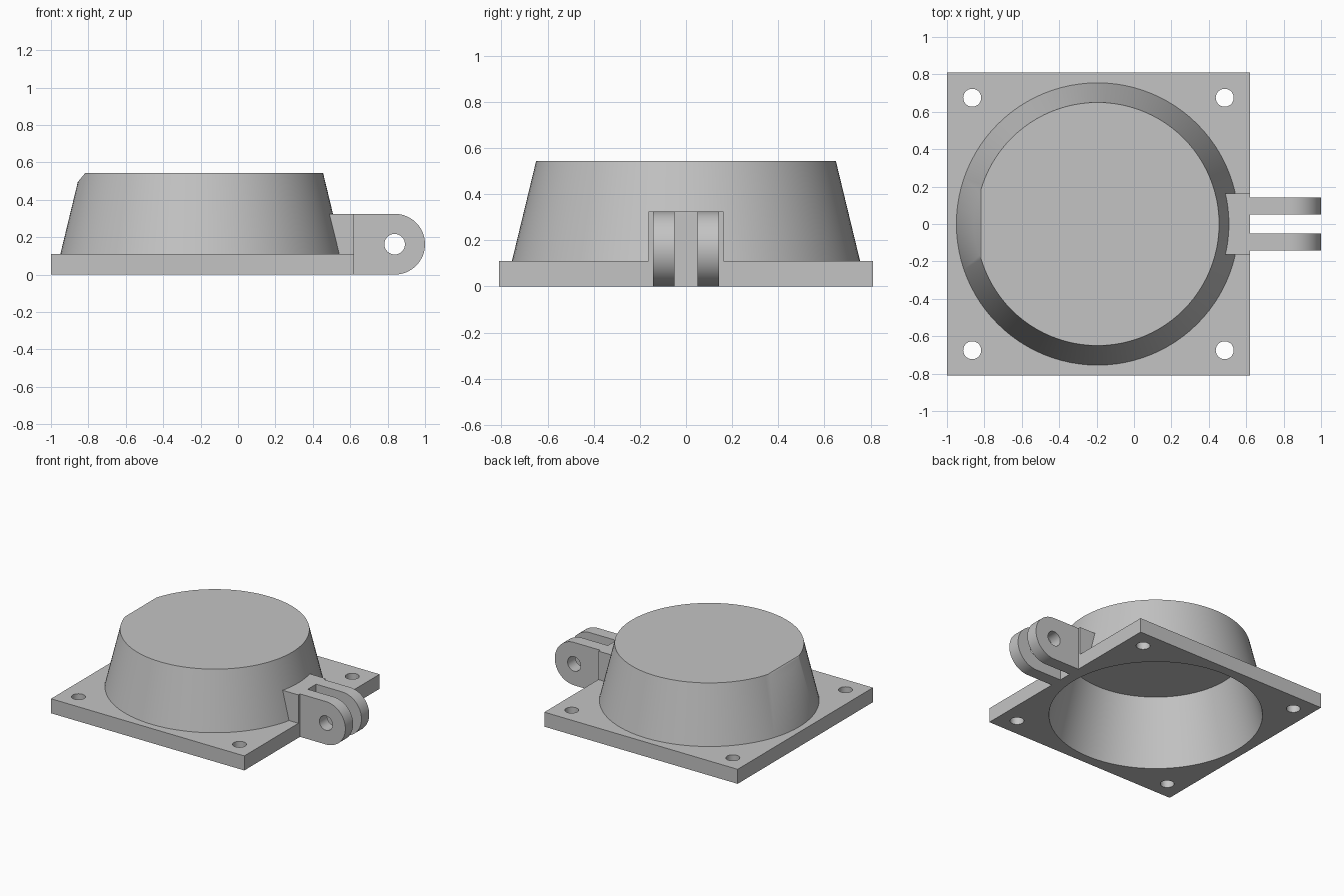
import bpy, bmesh, math
from mathutils import Matrix, Vector

cube = bpy.data.objects.get("Cube")
if cube:
    bpy.data.objects.remove(cube, do_unlink=True)

GREY = (0.55, 0.55, 0.55, 1)
mat = bpy.data.materials.new("plain grey")
mat.use_nodes = True
mat.diffuse_color = GREY
mat.node_tree.nodes["Principled BSDF"].inputs["Base Color"].default_value = GREY

CX = -0.195                      # centre of the raised drum
EDGE = 0.62                      # plate edge carrying the hinge
LUG_H = 0.325
SLOPE = 0.242                    # drum wall taper


def make(name, bm):
    bmesh.ops.recalc_face_normals(bm, faces=bm.faces)
    mesh = bpy.data.meshes.new(name)
    bm.to_mesh(mesh)
    bm.free()
    mesh.materials.append(mat)
    ob = bpy.data.objects.new(name, mesh)
    bpy.context.collection.objects.link(ob)
    return ob


def box(name, lo, hi):
    lo, hi = Vector(lo), Vector(hi)
    bm = bmesh.new()
    bmesh.ops.create_cube(bm, size=1, matrix=Matrix.Translation((lo + hi) / 2)
                          @ Matrix.Diagonal((*(hi - lo), 1)))
    return make(name, bm)


def cone(name, x, y, z0, z1, r0, r1, sides):
    bm = bmesh.new()
    bmesh.ops.create_cone(bm, cap_ends=True, segments=sides, radius1=r0, radius2=r1,
                          depth=z1 - z0, matrix=Matrix.Translation((x, y, (z0 + z1) / 2)))
    return make(name, bm)


def prism(name, outline, y0, y1):
    """Extrude an (x, z) outline along y."""
    bm = bmesh.new()
    face = bm.faces.new([bm.verts.new((x, y0, z)) for x, z in outline])
    new = bmesh.ops.extrude_face_region(bm, geom=[face])["geom"]
    bmesh.ops.translate(bm, vec=(0, y1 - y0, 0),
                        verts=[v for v in new if isinstance(v, bmesh.types.BMVert)])
    return make(name, bm)


def arc(x, z, r, start, end, steps):
    angles = [math.radians(start + (end - start) * i / steps) for i in range(steps + 1)]
    return [(x + r * math.cos(a), z + r * math.sin(a)) for a in angles]


def combine(target, other, operation):
    mod = target.modifiers.new("join", 'BOOLEAN')
    mod.operation, mod.solver, mod.object = operation, 'EXACT', other
    bpy.context.view_layer.objects.active = target
    bpy.ops.object.modifier_apply(modifier=mod.name)
    bpy.data.objects.remove(other, do_unlink=True)


def smooth(ob):
    bpy.ops.object.select_all(action='DESELECT')
    ob.select_set(True)
    bpy.context.view_layer.objects.active = ob
    bpy.ops.object.shade_smooth_by_angle(angle=math.radians(30))


# Tapered drum with a bevelled flat on the side away from the hinge
drum = cone("drum", CX, 0, 0.05, 0.543, 0.65 + SLOPE * 0.493, 0.65, 96)
flat = prism("flat_cutter", [(-0.737, 0.639), (-0.897, 0.447), (-1.1, 0.639)], -0.6, 0.6)
combine(drum, flat, 'DIFFERENCE')

# Square plate, hinge block and drum in one shell
housing = box("housing", (-1, -0.81, 0), (EDGE, 0.81, 0.11))
block = box("hinge_block", (0.485, -0.163, 0), (EDGE, 0.163, LUG_H))
combine(housing, block, 'UNION')
combine(housing, drum, 'UNION')

# Hollow underside
cavity = cone("cavity_cutter", CX, 0, -0.05, 0.498, 0.735 + SLOPE * 0.05, 0.615, 96)
combine(housing, cavity, 'DIFFERENCE')

# Corner screw holes
for x in (-0.865, 0.485):
    for y in (-0.675, 0.675):
        combine(housing, cone("hole_cutter", x, y, -0.1, 0.2, 0.048, 0.048, 32), 'DIFFERENCE')
smooth(housing)

# Two rounded hinge lugs with a pin hole
mid = LUG_H / 2
for name, y0, y1 in (("right_hinge_lug", -0.143, -0.05), ("left_hinge_lug", 0.05, 0.143)):
    outline = [(EDGE, LUG_H), (EDGE, 0)] + arc(1 - mid, mid, mid, -90, 90, 32)
    lug = prism(name, outline, y0, y1)
    pin = prism("pin_cutter", arc(1 - mid, mid, 0.055, 0, 348.75, 31), y0 - 0.1, y1 + 0.1)
    combine(lug, pin, 'DIFFERENCE')
    smooth(lug)
